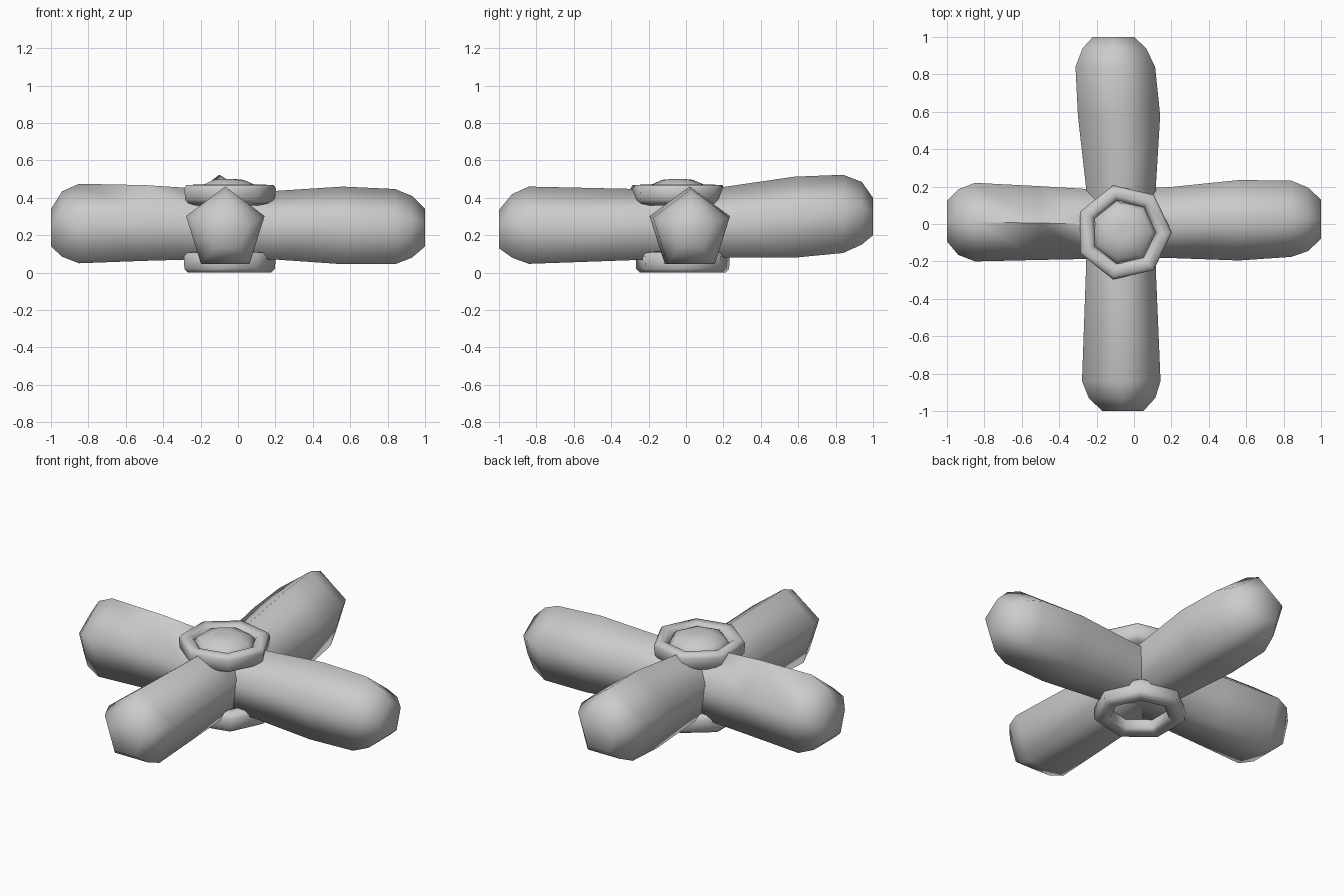
import bpy, bmesh, math

if "Cube" in bpy.data.objects:
    bpy.data.objects.remove(bpy.data.objects["Cube"])


def finish(name, bm, angle):
    bmesh.ops.remove_doubles(bm, verts=bm.verts, dist=1e-5)
    bmesh.ops.recalc_face_normals(bm, faces=bm.faces)
    me = bpy.data.meshes.new(name)
    bm.to_mesh(me)
    bm.free()
    ob = bpy.data.objects.new(name, me)
    bpy.context.collection.objects.link(ob)
    bpy.ops.object.select_all(action='DESELECT')
    bpy.context.view_layer.objects.active = ob
    ob.select_set(True)
    bpy.ops.object.shade_smooth_by_angle(angle=math.radians(angle))
    return ob


def bridge(bm, a, b):
    n = len(a)
    for i in range(n):
        bm.faces.new((a[i], a[(i + 1) % n], b[(i + 1) % n], b[i]))


# Unit pentagon: (sideways, height fraction), point upwards
PENTAGON = [(0, 1), (1, .618), (.618, 0), (-.618, 0), (-1, .618)]


def arm(name, axis, sign, stations):
    """Loft pentagons; station = distance, sideways centre, half width, low z, high z."""
    bm = bmesh.new()
    loops = []
    for d, c, w, lo, hi in stations:
        loop = []
        for u, v in PENTAGON:
            side, z = c + u * w, lo + v * (hi - lo)
            loop.append(bm.verts.new((sign * d, side, z) if axis == 'x' else (side, sign * d, z)))
        loops.append(loop)
    for a, b in zip(loops, loops[1:]):
        bridge(bm, a, b)
    bm.faces.new(loops[-1])
    return finish(name, bm, 75)


def turned(name, cx, cy, profile, closed, sides=7):
    """Seven-sided turned part from (radius, z) points."""
    bm = bmesh.new()
    loops = [[bm.verts.new((cx + r * math.cos(math.tau * i / sides),
                            cy + r * math.sin(math.tau * i / sides), z))
              for i in range(sides)] for r, z in profile]
    for a, b in zip(loops, loops[1:] + (loops[:1] if closed else [])):
        bridge(bm, a, b)
    if not closed:
        bm.faces.new(loops[-1])
    return finish(name, bm, 60)


# Four rounded arms, from the hub to the tip
arm("left_arm", 'x', -1, [(.05, 0, .185, .08, .44), (.25, 0, .187, .07, .452), (.5, .005, .197, .063, .468),
                          (.85, .01, .21, .05, .475), (.94, .01, .175, .085, .435), (1, .015, .108, .14, .34)])
arm("right_arm", 'x', 1, [(-.05, 0, .185, .08, .43), (.2, .008, .19, .07, .437), (.56, .02, .215, .045, .46),
                          (.84, .028, .204, .045, .447), (.93, .025, .17, .08, .41), (1, .025, .105, .14, .34)])
arm("front_arm", 'y', -1, [(0, -.07, .18, .08, .44), (.25, -.07, .187, .068, .447), (.84, -.068, .21, .047, .46),
                           (.93, -.064, .178, .08, .42), (1, -.06, .11, .13, .335)])
arm("back_arm", 'y', 1, [(0, -.07, .18, .08, .44), (.2, -.07, .187, .08, .458), (.58, -.08, .22, .08, .513),
                         (.84, -.1, .213, .105, .523), (.94, -.105, .17, .15, .485), (1, -.11, .11, .2, .4)])

# Hub rings above and below, and the low dome in the upper one
turned("upper_ring", -.055, -.045, [(.19, .36), (.235, .37), (.252, .39), (.258, .45), (.245, .469),
                                    (.2, .47), (.18, .455), (.165, .42)], True)
turned("lower_ring", -.057, -.018, [(.18, .005), (.235, 0), (.255, .02), (.258, .085), (.24, .108),
                                    (.19, .112), (.165, .09), (.165, .02)], True)
turned("hub_cap", -.055, -.045, [(.175, .40), (.172, .44), (.15, .468), (.085, .496), (.04, .5)], False)
